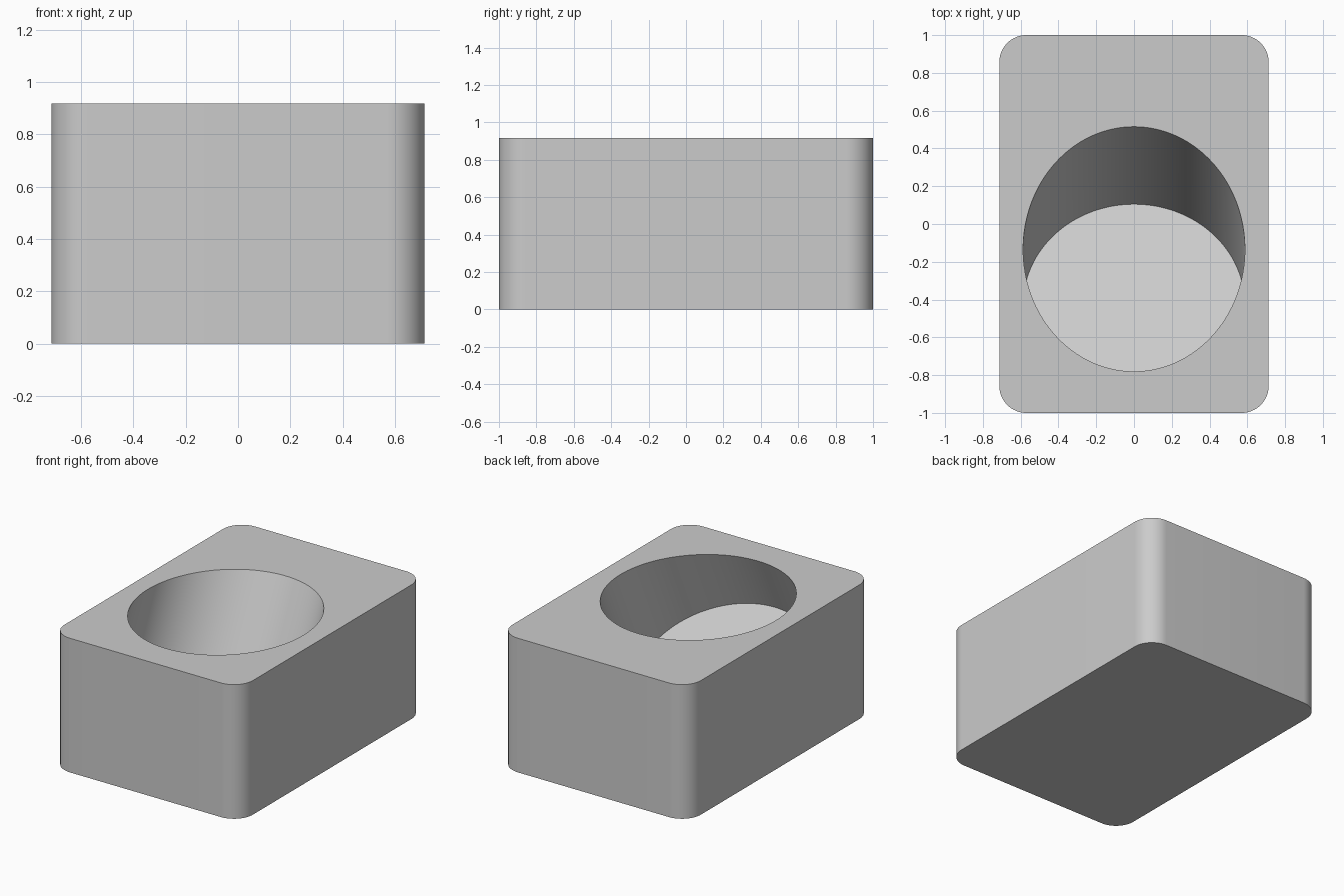
import bpy, bmesh, math
from mathutils import Matrix, Vector

cube = bpy.data.objects.get("Cube")
if cube:
    bpy.data.objects.remove(cube, do_unlink=True)

WIDTH, DEPTH, HEIGHT, CORNER = 1.426, 2.0, 0.917, 0.143
RADIUS, TILT, BORE = 0.587, math.radians(25), 0.697


def make_object(name, bm):
    mesh = bpy.data.meshes.new(name)
    bm.to_mesh(mesh)
    bm.free()
    obj = bpy.data.objects.new(name, mesh)
    bpy.context.collection.objects.link(obj)
    return obj


# Block with rounded vertical corners
bm = bmesh.new()
bmesh.ops.create_cube(bm, size=1)
bmesh.ops.scale(bm, vec=(WIDTH, DEPTH, HEIGHT), verts=bm.verts)
bmesh.ops.translate(bm, vec=(0, 0, HEIGHT / 2), verts=bm.verts)
upright = [e for e in bm.edges if abs(e.verts[0].co.z - e.verts[1].co.z) > 0.1]
bmesh.ops.bevel(bm, geom=upright, offset=CORNER, segments=16, profile=0.5, affect='EDGES')
block = make_object("block", bm)

grey = bpy.data.materials.new("grey")
grey.use_nodes = True
colour = (0.6, 0.6, 0.6, 1)
grey.diffuse_color = colour
grey.node_tree.nodes["Principled BSDF"].inputs["Base Color"].default_value = colour
block.data.materials.append(grey)

# Flat-bottomed round pocket, leaning back from its floor
axis = Vector((0, math.sin(TILT), math.cos(TILT)))
mouth = Vector((0, -0.1325, HEIGHT))
length = BORE + 1
centre = mouth + axis * (length / 2 - BORE)
bm = bmesh.new()
bmesh.ops.create_cone(bm, cap_ends=True, segments=128, radius1=RADIUS, radius2=RADIUS,
                      depth=length,
                      matrix=Matrix.Translation(centre) @ Matrix.Rotation(-TILT, 4, 'X'))
cutter = make_object("pocket_cutter", bm)
cutter.data.materials.append(grey)
cutter.hide_render = True

cut = block.modifiers.new("pocket", 'BOOLEAN')
cut.operation = 'DIFFERENCE'
cut.solver = 'EXACT'
cut.object = cutter
bpy.ops.object.select_all(action='DESELECT')
bpy.context.view_layer.objects.active = block
block.select_set(True)
bpy.ops.object.modifier_apply(modifier=cut.name)
bpy.data.objects.remove(cutter, do_unlink=True)

# Smooth curved walls, crisp rims
bpy.ops.object.shade_smooth_by_angle(angle=math.radians(30))
